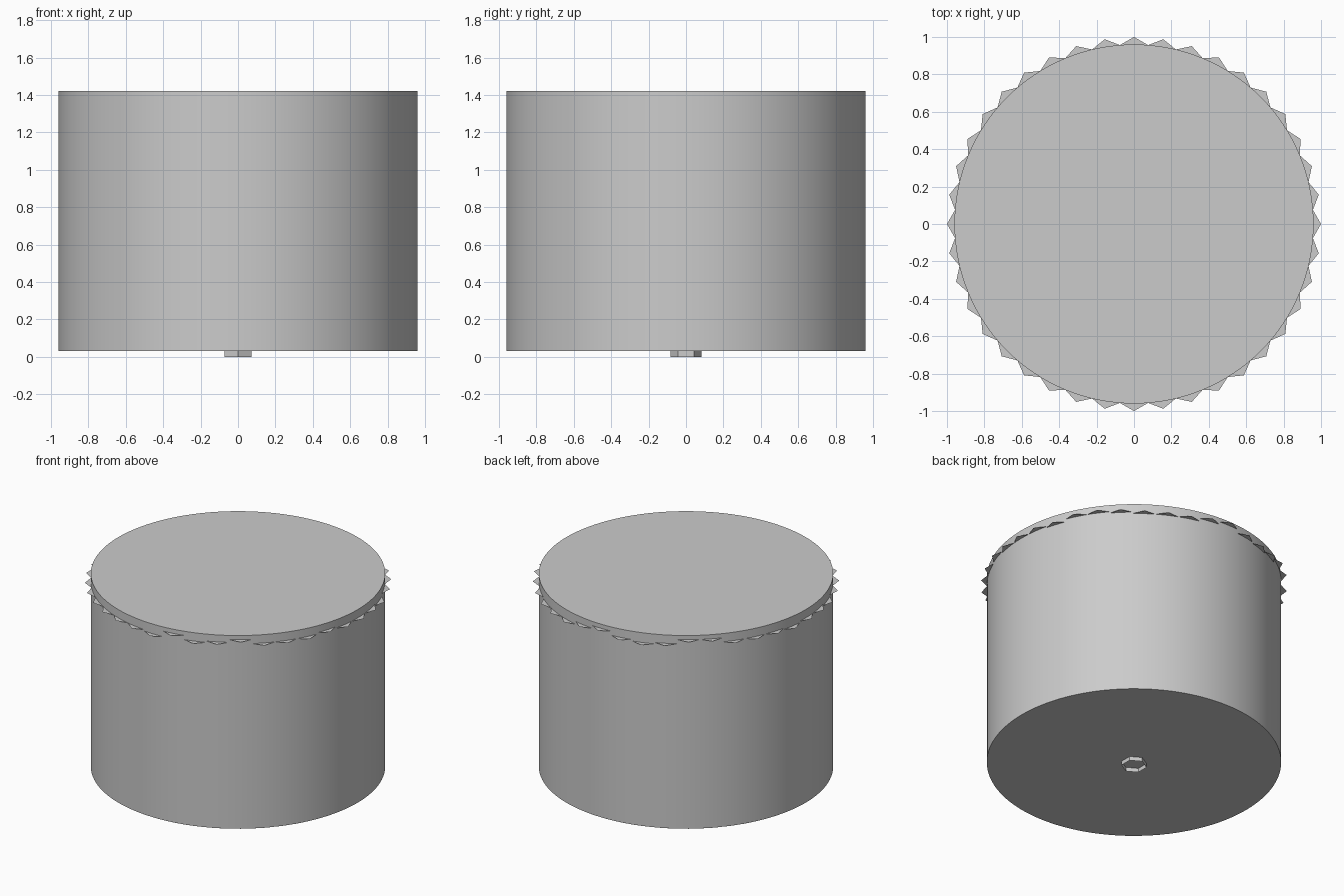
import bpy, bmesh, math, random
from mathutils import Vector

if "Cube" in bpy.data.objects:
    bpy.data.objects.remove(bpy.data.objects["Cube"])

random.seed(4)
N = 40            # pieces around the rim
HEX = 0.083       # hexagon corner radius
WALL = 0.96
Z0, Z1 = 0.03, 1.42


def make(name, build):
    bm = bmesh.new()
    build(bm)
    me = bpy.data.meshes.new(name)
    bm.to_mesh(me)
    bm.free()
    ob = bpy.data.objects.new(name, me)
    bpy.context.collection.objects.link(ob)
    return ob


def polygon(bm, pts, z):
    return bm.faces.new([bm.verts.new((x, y, z)) for x, y in pts])


def hexagon(dist, ang, limit):
    # hexagon with a corner pointing outward, corners held inside the limit radius
    c = Vector((math.cos(ang), math.sin(ang))) * dist
    pts = []
    for k in range(6):
        a = ang + k * math.pi / 3
        p = c + Vector((math.cos(a), math.sin(a))) * HEX
        if p.length > limit:
            p = p.normalized() * limit
        pts.append(p)
    return pts


# drum body
def drum(bm):
    r = bmesh.ops.create_cone(bm, cap_ends=True, segments=128, radius1=WALL,
                              radius2=WALL, depth=Z1 - Z0)
    bmesh.ops.translate(bm, verts=r["verts"], vec=(0, 0, (Z0 + Z1) / 2))


body = make("drum_body", drum)
bpy.context.view_layer.objects.active = body
body.select_set(True)
bpy.ops.object.shade_smooth_by_angle(angle=math.radians(30))


# flat hexagon plates whose corners poke through the wall near the top
def upper(bm):
    for i in range(N):
        z = random.choice((1.35, 1.36, 1.36, 1.37, 1.39))
        polygon(bm, hexagon(1 - HEX, i * math.tau / N, 2), z)


make("upper_hexagon_plates", upper)


# hexagon ring on the underside
def lower(bm):
    for i in range(N):
        pts = hexagon(1 - HEX, i * math.tau / N, WALL - 0.003)
        polygon(bm, pts[::-1], Z0 - 0.002)


make("bottom_hexagon_ring", lower)


# toothed disc on the underside
def toothed(bm):
    pts = []
    for i in range(N):
        for off, r in ((0, 0.335), (0.4, 0.335), (0.5, 0.355), (0.6, 0.335)):
            a = -(i + off) * math.tau / N
            pts.append((r * math.cos(a), r * math.sin(a)))
    polygon(bm, pts, Z0 - 0.001)


make("bottom_toothed_disc", toothed)


# open hexagonal stub below the centre
def stub(bm):
    r = bmesh.ops.create_cone(bm, cap_ends=False, segments=6, radius1=HEX,
                              radius2=HEX, depth=Z0)
    bmesh.ops.translate(bm, verts=r["verts"], vec=(0, 0, Z0 / 2))
    # put two corners on the y axis
    v = r["verts"][0].co
    turn = math.pi / 2 - math.atan2(v.y, v.x)
    c, s = math.cos(turn), math.sin(turn)
    for w in r["verts"]:
        x, y = w.co.x, w.co.y
        w.co.x, w.co.y = x * c - y * s, x * s + y * c


make("centre_hexagon_stub", stub)
